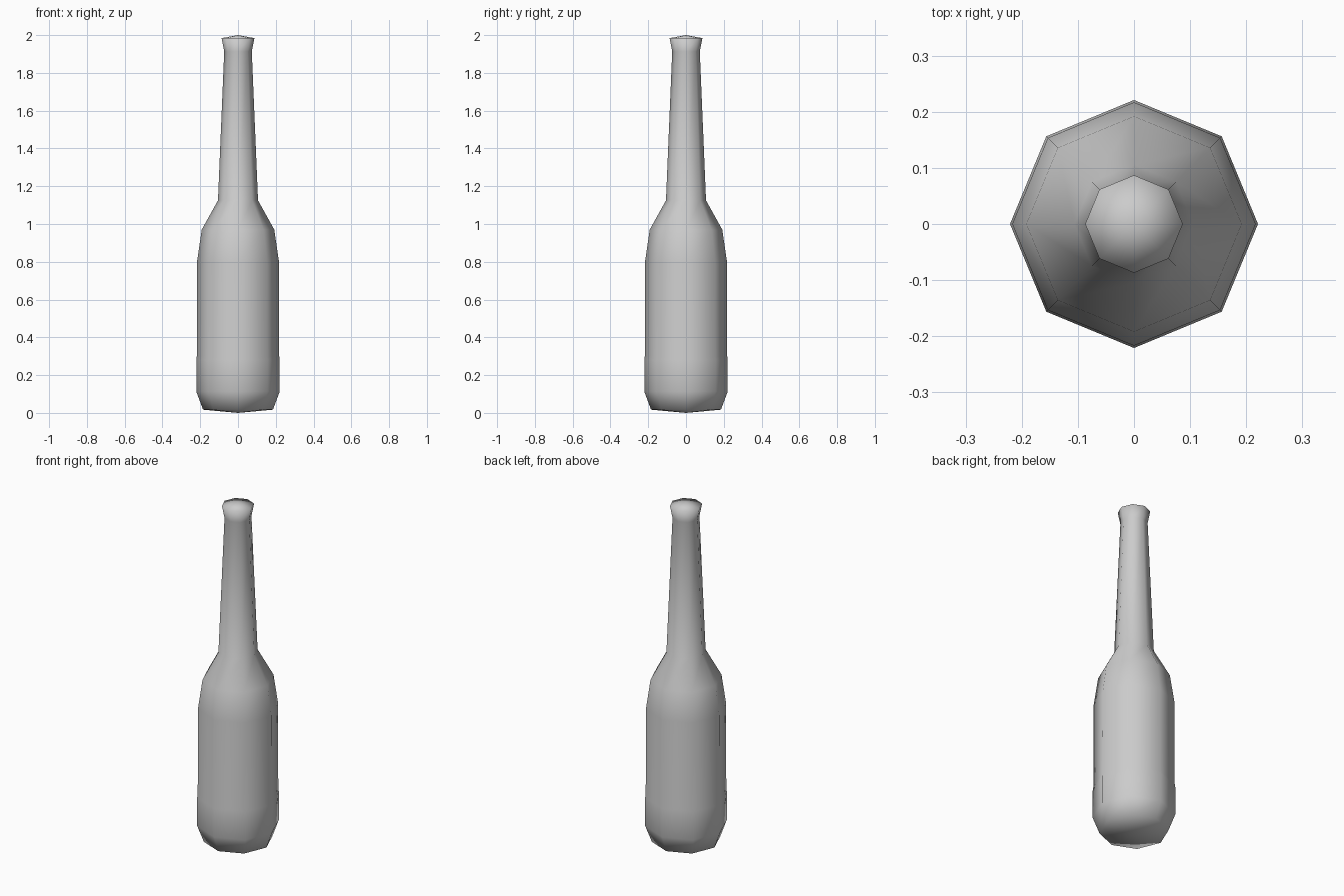
import bpy, bmesh
from math import cos, sin, tau

if "Cube" in bpy.data.objects:
    bpy.data.objects.remove(bpy.data.objects["Cube"])

SIDES = 8
# Bottle silhouette: (radius, height) from base to lip
PROFILE = [(0.185, 0.017), (0.221, 0.113), (0.221, 0.28), (0.218, 0.30),
           (0.217, 0.80), (0.192, 0.97), (0.106, 1.125), (0.073, 1.913),
           (0.087, 1.984)]

bm = bmesh.new()
rings = [[bm.verts.new((r * cos(tau * i / SIDES), r * sin(tau * i / SIDES), z))
          for i in range(SIDES)] for r, z in PROFILE]
base = bm.verts.new((0, 0, 0))
top = bm.verts.new((0, 0, 2))

for i in range(SIDES):
    j = (i + 1) % SIDES
    # Body, shoulder and neck walls
    for lo, hi in zip(rings, rings[1:]):
        bm.faces.new((lo[i], lo[j], hi[j], hi[i]))
    # Shallow domed base and closed top
    bm.faces.new((rings[0][j], rings[0][i], base))
    bm.faces.new((rings[-1][i], rings[-1][j], top))

for f in bm.faces:
    f.smooth = True

mesh = bpy.data.meshes.new("bottle")
bm.to_mesh(mesh)
bm.free()
bottle = bpy.data.objects.new("bottle", mesh)
bpy.context.collection.objects.link(bottle)
